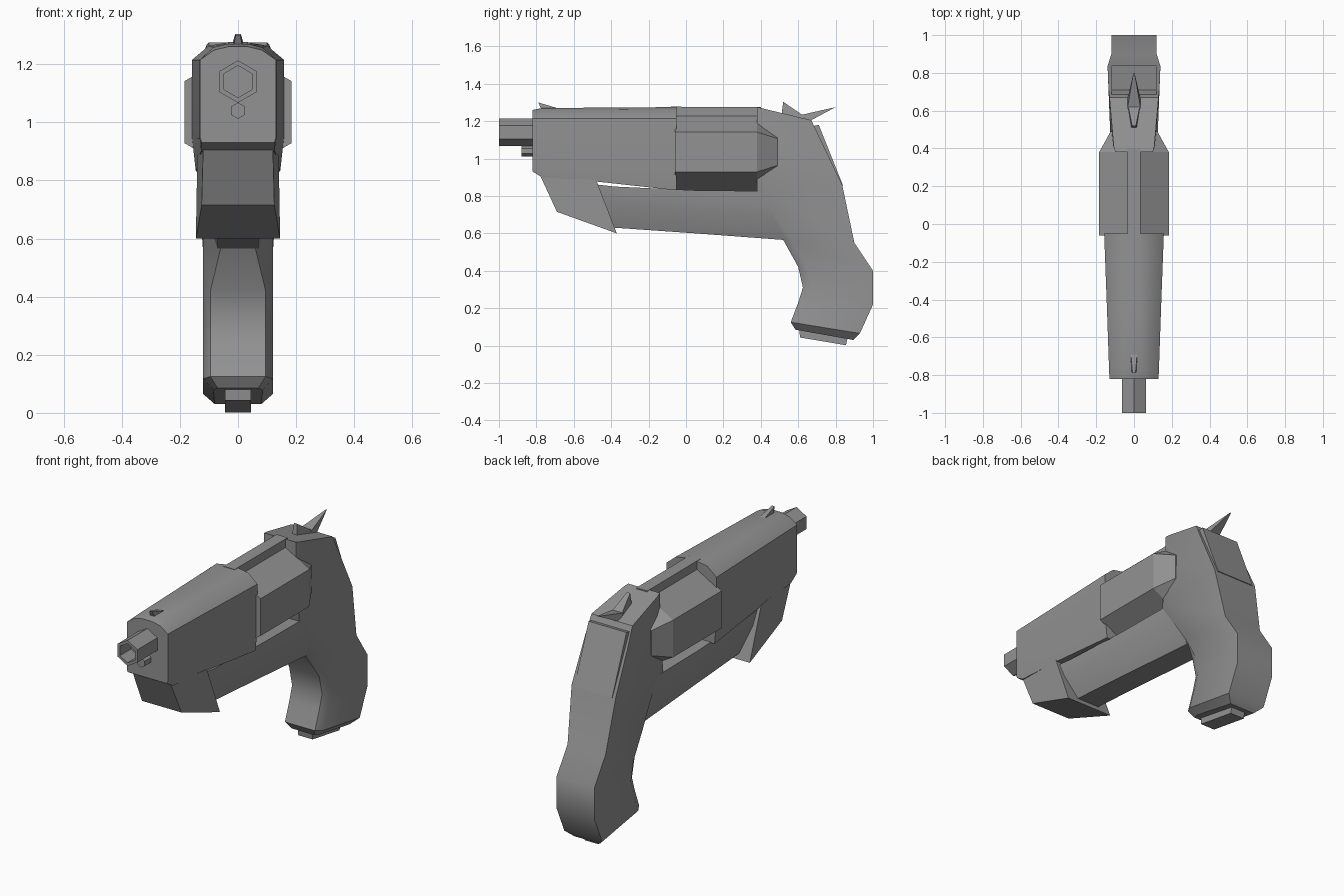
import bpy, bmesh, math

if "Cube" in bpy.data.objects:
    bpy.data.objects.remove(bpy.data.objects["Cube"])

# Dark gunmetal grey for every part
dark = bpy.data.materials.new("dark_grey")
dark.diffuse_color = (.29, .29, .29, 1)
dark.use_nodes = True
dark.node_tree.nodes["Principled BSDF"].inputs["Base Color"].default_value = dark.diffuse_color


def build(name, verts, faces, angle):
    me = bpy.data.meshes.new(name)
    me.from_pydata(verts, [], faces)
    me.materials.append(dark)
    bm = bmesh.new()
    bm.from_mesh(me)
    bmesh.ops.recalc_face_normals(bm, faces=bm.faces)
    bm.to_mesh(me)
    bm.free()
    ob = bpy.data.objects.new(name, me)
    bpy.context.collection.objects.link(ob)
    bpy.ops.object.select_all(action='DESELECT')
    ob.select_set(True)
    bpy.context.view_layer.objects.active = ob
    bpy.ops.object.shade_smooth_by_angle(angle=math.radians(angle))
    return ob


def loft(name, rings, angle=22):
    """Skin equal-length rings and cap both ends."""
    n = len(rings[0])
    verts = [p for r in rings for p in r]
    faces = [(k * n + i, k * n + (i + 1) % n, (k + 1) * n + (i + 1) % n, (k + 1) * n + i)
             for k in range(len(rings) - 1) for i in range(n)]
    faces += [tuple(range(n)), tuple(range(len(verts) - n, len(verts)))]
    return build(name, verts, faces, angle)


def mirrored(half):
    """Close a half ring of points across x = 0."""
    return half + [(-x, y, z) for x, y, z in reversed(half)]


def plate(name, profile):
    """Side profile of (y, z, half width) points spread across x."""
    return loft(name, [[(s * w, y, z) for y, z, w in profile] for s in (-1, 1)])


def hex_loft(name, cz, steps):
    """Hexagonal rod along y, steps are (y, radius)."""
    return loft(name, [[(r * math.sin(i * math.pi / 3), y, cz + r * math.cos(i * math.pi / 3))
                        for i in range(6)] for y, r in steps])


# Barrel shroud: y, bottom z, top z, half width, bottom half width
loft("barrel_shroud", [
    mirrored([(.035, y, zt), (w * .64, y, zt - .012), (w, y, 1.215), (w, y, .945), (wb, y, zb)])
    for y, zb, zt, w, wb in [(-.82, .93, 1.26, .13, .125), (-.77, .9, 1.27, .132, .127),
                             (-.48, .877, 1.272, .142, .135), (-.05, .83, 1.275, .158, .145)]], 42)

# Wedge lug under the barrel
plate("under_lug", [(-.78, .91, .12), (-.69, .715, .125), (-.37, .6, .145), (-.48, .885, .14)])

# Muzzle with recessed bore, and ejector rod below it
hex_loft("muzzle", 1.14, [(-.8, .073), (-1, .073), (-1, .055), (-.9, .055)])
hex_loft("ejector_rod", 1.04, [(-.8, .028), (-.88, .028)])

# Six-sided cylinder
hex_loft("cylinder", 1.035, [(-.06, .213), (.38, .213), (.49, .143)])

# Lower frame: y, bottom z, top z
loft("lower_frame", [
    mirrored([(.122, y, zt), (.117, y, zb + .13), (.07, y, zb)])
    for y, zb, zt in [(-.47, .66, .86), (-.38, .63, .85), (.05, .6, .83), (.52, .565, .825)]], 35)

# Top strap
plate("top_strap", [(-.08, 1.277, .035), (.4, 1.276, .035), (.4, 1.22, .035), (-.08, 1.22, .035)])

# Rear frame and grip: front y z, back y z, front flat, front side, back half width
sections = [
    (.38, 1.275, .67, 1.205, .10, .108, .13),
    (.38, 1.10, .72, 1.10, .10, .112, .135),
    (.38, .83, .835, .86, .122, .124, .14),
    (.52, .565, .90, .55, .06, .12, .12),
    (.60, .42, 1.0, .40, .095, .12, .12),
    (.625, .31, 1.0, .30, .095, .12, .12),
    (.60, .23, 1.0, .22, .095, .12, .12),
    (.56, .125, .93, .065, .095, .12, .12),
    (.585, .085, .895, .03, .07, .085, .08)]
rings = []
for fy, fz, by, bz, a, b, c in sections:
    rings.append(mirrored([(x, fy + (by - fy) * t, fz + (bz - fz) * t)
                           for x, t in ((a, 0), (b, .12), (c, 1))]))
loft("rear_frame_and_grip", rings, 35)

# Back panel and butt plate
plate("back_panel", [(.66, 1.17, .12), (.71, 1.18, .12), (.84, .855, .12), (.80, .845, .12)])
plate("butt_plate", [(.605, .09, .045), (.61, .043, .045), (.855, .002, .045), (.865, .045, .045)])

# Sights and hammer spur
plate("front_sight", [(-.79, 1.30, .008), (-.69, 1.27, .016), (-.77, 1.255, .016)])
plate("rear_sight", [(.52, 1.303, .01), (.51, 1.23, .015), (.64, 1.205, .035), (.62, 1.235, .03)])
plate("hammer_spur", [(.80, 1.275, .003), (.61, 1.232, .035), (.66, 1.2, .035)])
